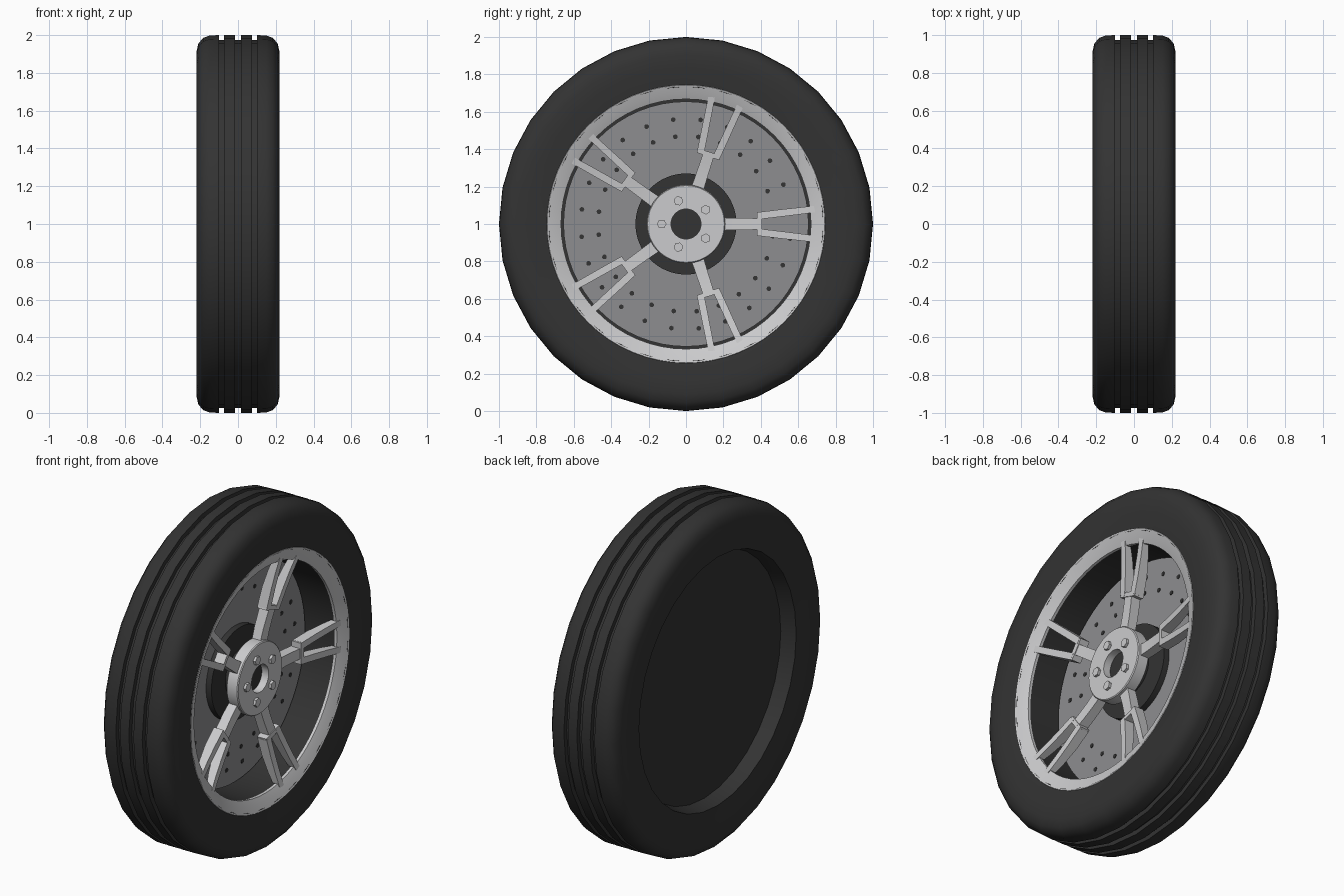
import bpy, bmesh, math
from mathutils import Matrix, Vector

cube = bpy.data.objects.get("Cube")
if cube:
    bpy.data.objects.remove(cube, do_unlink=True)

CENTRE = Matrix.Translation((0, 0, 1))


def material(name, r, g, b):
    m = bpy.data.materials.new(name)
    m.use_nodes = True
    m.diffuse_color = (r, g, b, 1)
    m.node_tree.nodes["Principled BSDF"].inputs["Base Color"].default_value = (r, g, b, 1)
    return m


rubber = material("dark rubber", 0.033, 0.033, 0.033)
silver = material("silver alloy", 0.6, 0.6, 0.61)
steel = material("grey steel", 0.27, 0.27, 0.28)


def finish(name, bm, mat, smooth=None):
    bmesh.ops.recalc_face_normals(bm, faces=bm.faces)
    bm.transform(CENTRE)
    mesh = bpy.data.meshes.new(name)
    bm.to_mesh(mesh)
    bm.free()
    mesh.materials.append(mat)
    obj = bpy.data.objects.new(name, mesh)
    bpy.context.collection.objects.link(obj)
    if smooth:
        bpy.ops.object.select_all(action='DESELECT')
        obj.select_set(True)
        bpy.context.view_layer.objects.active = obj
        bpy.ops.object.shade_smooth_by_angle(angle=math.radians(smooth))
    return obj


def lathe(name, profile, mat, steps=64, smooth=35):
    """Spin a closed (x, radius) profile around the axle."""
    bm = bmesh.new()
    verts = [bm.verts.new((x, r, 0)) for x, r in profile]
    edges = [bm.edges.new((verts[i - 1], verts[i])) for i in range(len(verts))]
    bmesh.ops.spin(bm, geom=verts + edges, cent=(0, 0, 0), axis=(1, 0, 0),
                   angle=math.tau, steps=steps, use_merge=True)
    bmesh.ops.remove_doubles(bm, verts=bm.verts, dist=0.0001)
    return finish(name, bm, mat, smooth)


def band(x0, x1, r0, r1):
    return [(x0, r0), (x0, r1), (x1, r1), (x1, r0)]


def add_disc(bm, x0, x1, radius, sides, dist, angle):
    """Small prism along the axle, set off from it at an angle."""
    place = (Matrix.Rotation(angle, 4, 'X') @ Matrix.Translation(((x0 + x1) / 2, dist, 0))
             @ Matrix.Rotation(math.pi / 2, 4, 'Y'))
    bmesh.ops.create_cone(bm, cap_ends=True, segments=sides, radius1=radius,
                          radius2=radius, depth=x1 - x0, matrix=place)


def add_loft(bm, stations, turn):
    """Four-sided bar through (distance, side_low, side_high, back, front)."""
    rings = []
    for d, lo, hi, back, front in stations:
        corners = [(back, d, lo), (front, d, lo), (front, d, hi), (back, d, hi)]
        rings.append([bm.verts.new(turn @ Vector(c)) for c in corners])
    for a, b in zip(rings, rings[1:]):
        for i in range(4):
            bm.faces.new((a[i - 1], a[i], b[i], b[i - 1]))
    bm.faces.new(rings[0])
    bm.faces.new(rings[-1])


# Tyre: half the outer profile, mirrored, with three grooves in the tread
half = [(0.015, 0.973), (0.015, 1.0), (0.073, 1.0), (0.073, 0.973), (0.1, 0.973),
        (0.1, 1.0), (0.15, 0.998), (0.185, 0.985), (0.21, 0.955), (0.22, 0.91),
        (0.22, 0.84), (0.207, 0.735)]
mirrored = [(-x, r) for x, r in reversed(half)]
lathe("tyre", mirrored + half + [(0.12, 0.705), (-0.12, 0.715)], rubber, 32)

# Rim: bright sloping lip, dark barrel and closed back
lathe("rim_lip", [(0.205, 0.747), (0.21, 0.742), (0.195, 0.7), (0.18, 0.668),
                  (0.165, 0.668), (0.165, 0.747)], silver)
lathe("rim_barrel", band(-0.12, 0.17, 0.67, 0.72), rubber)
lathe("back_plate", band(-0.12, -0.1, 0, 0.72), rubber, 32)

# Brake disc with two rings of drilled holes
lathe("brake_disc", band(-0.06, -0.02, 0.2, 0.655), steel)
bm = bmesh.new()
for i in range(24):
    for dist in (0.47, 0.562):
        add_disc(bm, -0.024, -0.017, 0.013, 8, dist, math.radians(7 + 15 * i))
finish("disc_holes", bm, rubber)

# Axle carrier behind the hub
lathe("axle_carrier", band(-0.1, 0.015, 0, 0.27), rubber)
lathe("axle_core", band(0, 0.1, 0, 0.14), rubber)

# Hub with open centre and five hexagonal nuts
lathe("hub", [(0.07, 0.08), (0.07, 0.205), (0.075, 0.21), (0.14, 0.21),
              (0.145, 0.205), (0.145, 0.08)], silver)
bm = bmesh.new()
for i in range(5):
    add_disc(bm, 0.14, 0.16, 0.026, 6, 0.13, math.radians(36 + 72 * i))
finish("wheel_nuts", bm, silver)

# Five spokes: a bowed stem, a cross block and two prongs reaching the lip
bm = bmesh.new()
stem = [(0.19, -0.034, 0.034, 0.07, 0.125), (0.27, -0.032, 0.032, 0.07, 0.128),
        (0.34, -0.031, 0.031, 0.075, 0.135), (0.4, -0.03, 0.03, 0.08, 0.143)]
block = [(0.38, -0.063, 0.063, 0.085, 0.145), (0.405, -0.063, 0.063, 0.087, 0.148)]
prong = [(0.39, 0.025, 0.064, 0.085, 0.147), (0.5, 0.038, 0.077, 0.1, 0.16),
         (0.6, 0.05, 0.088, 0.125, 0.175), (0.69, 0.062, 0.098, 0.155, 0.192)]
for i in range(5):
    turn = Matrix.Rotation(math.radians(72 * i), 4, 'X')
    add_loft(bm, stem, turn)
    add_loft(bm, block, turn)
    add_loft(bm, prong, turn)
    add_loft(bm, [(d, -hi, -lo, b, f) for d, lo, hi, b, f in prong], turn)
finish("spokes", bm, silver, 20)
